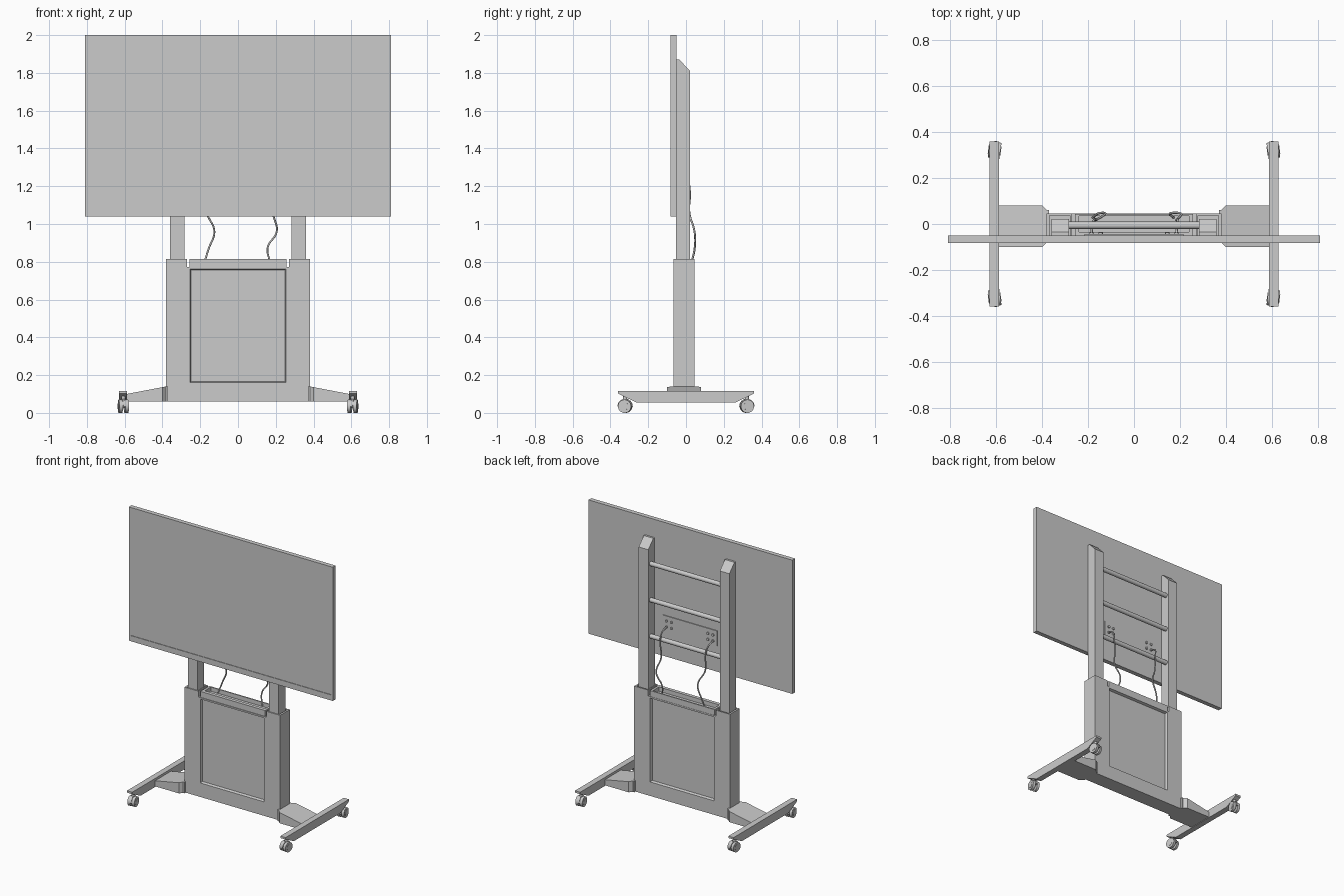
import bpy, bmesh, math
from mathutils import Vector, Matrix

if "Cube" in bpy.data.objects:
    bpy.data.objects.remove(bpy.data.objects["Cube"])


def finish(name, bm, smooth=False):
    bmesh.ops.recalc_face_normals(bm, faces=bm.faces)
    me = bpy.data.meshes.new(name)
    bm.to_mesh(me)
    bm.free()
    ob = bpy.data.objects.new(name, me)
    bpy.context.collection.objects.link(ob)
    if smooth:
        activate(ob)
        bpy.ops.object.shade_smooth_by_angle(angle=math.radians(35))
    return ob


def activate(ob):
    bpy.ops.object.select_all(action='DESELECT')
    ob.select_set(True)
    bpy.context.view_layer.objects.active = ob


def prism(name, pts, axis, a, b, edit=None):
    """Extrude a 2D outline along an axis from a to b."""
    def place(p, t):
        v = list(p)
        v.insert(axis, t)
        return v
    bm = bmesh.new()
    lo = [bm.verts.new(place(p, a)) for p in pts]
    hi = [bm.verts.new(place(p, b)) for p in pts]
    bm.faces.new(lo)
    bm.faces.new(hi)
    for i in range(len(pts)):
        j = (i + 1) % len(pts)
        bm.faces.new((lo[i], lo[j], hi[j], hi[i]))
    if edit:
        for v in bm.verts:
            edit(v)
    return finish(name, bm)


def box(name, x0, x1, y0, y1, z0, z1, edit=None):
    return prism(name, [(x0, y0), (x1, y0), (x1, y1), (x0, y1)], 2, z0, z1, edit)


def add_cyl(bm, c, r, length, axis='X', seg=32):
    rot = {'X': Matrix.Rotation(math.pi / 2, 4, 'Y'),
           'Y': Matrix.Rotation(math.pi / 2, 4, 'X'), 'Z': Matrix()}[axis]
    bmesh.ops.create_cone(bm, cap_ends=True, segments=seg, radius1=r, radius2=r,
                          depth=length, matrix=Matrix.Translation(c) @ rot)


def carve(ob, cutters):
    for c in cutters:
        c.hide_render = True
        m = ob.modifiers.new('cut', 'BOOLEAN')
        m.operation, m.solver, m.object = 'DIFFERENCE', 'EXACT', c
        activate(ob)
        bpy.ops.object.modifier_apply(modifier=m.name)
        bpy.data.objects.remove(c)


# screen with slim bezel
screen = box('screen', -.81, .81, -.082, -.05, 1.04, 2.0)
carve(screen, [box('glass_cut', -.798, .798, -.2, -.078, 1.08, 1.992)])

# connector plate on the back of the screen, with round sockets
box('connector_plate', -.215, .215, -.051, -.044, 1.225, 1.335)
bm = bmesh.new()
for sx in (-1, 1):
    for x in (.145, .185):
        for z in (1.257, 1.30):
            add_cyl(bm, (sx * x, -.041, z), .009, .01, 'Y', 16)
finish('sockets', bm, True)

# cabinet with lid notch, panel recesses and post sleeves
cabinet = box('cabinet', -.38, .38, -.065, .045, .06, .815)


def taper(v):
    if abs(v.co.y + .01) < .05:
        v.co.x *= .965
        v.co.z = .46 + (v.co.z - .46) * .97


cuts = [box('notch_cut', -.27, .27, -.2, .2, .773, .9),
        box('front_panel_cut', -.257, .257, -.075, -.047, .157, .765, taper),
        box('back_panel_cut', -.257, .257, .027, .055, .157, .765, taper)]
for sx in (-1, 1):
    x0, x1 = sorted((sx * .278, sx * .367))
    cuts.append(box('sleeve_cut', x0, x1, -.057, .036, .7, .9))
carve(cabinet, cuts)

# open tray in the notch where the cables go in
tray = box('cable_tray', -.257, .257, -.06, .043, .773, .815)
carve(tray, [box('tray_cut', -.24, .24, -.035, .034, .785, .9)])

for sx, side in ((-1, 'left'), (1, 'right')):
    # lifting post with sloped top
    prism(side + '_post',
          [(-.052, .7), (.022, .7), (.022, 1.81), (-.035, 1.87), (-.052, 1.87)],
          0, sx * .284, sx * .36)

    # tapered outrigger
    def slope(v):
        if v.co.z > .1:
            v.co.z = .14 - .04 * max(0, abs(v.co.x) - .38) / .21
    prism(side + '_outrigger',
          [(sx * x, y) for x, y in ((.37, -.08), (.38, -.08), (.4, -.1), (.59, -.1),
                                    (.59, .08), (.4, .08), (.38, .06), (.37, .06))],
          2, .06, .14, slope)

    # foot rail with undercut ends
    prism(side + '_foot',
          [(-.36, .117), (-.36, .103), (-.265, .056), (.265, .056),
           (.36, .103), (.36, .117)], 0, sx * .588, sx * .63)

    # twin-wheel casters
    for y, end in ((-.322, 'front'), (.322, 'back')):
        bm = bmesh.new()
        for dx in (-.016, .016):
            add_cyl(bm, (dx, 0, .035), .035, .019)
            add_cyl(bm, (dx * 1.65, 0, .035), .02, .003)
        add_cyl(bm, (0, 0, .035), .009, .04, 'X', 16)
        add_cyl(bm, (0, 0, .08), .011, .06, 'Z', 16)
        # hood
        arc = [(.04 * math.cos(t), .035 + .04 * math.sin(t))
               for t in [math.radians(a) for a in range(0, 181, 15)]]
        rings = [[bm.verts.new((x, p[0], p[1])) for p in arc] for x in (-.006, .006)]
        bm.faces.new(rings[0])
        bm.faces.new(rings[1])
        for i in range(len(arc)):
            j = (i + 1) % len(arc)
            bm.faces.new((rings[0][i], rings[0][j], rings[1][j], rings[1][i]))
        ob = finish(f'{side}_{end}_caster', bm, True)
        ob.location = (sx * .607, y, 0)
        ob.rotation_euler.z = sx * math.copysign(math.radians(8), y)

# cross bars between the posts
bm = bmesh.new()
for z in (1.18, 1.44, 1.70):
    add_cyl(bm, (0, -.006, z), .016, .58)
finish('cross_bars', bm, True)


# hanging cables
def cable(name, pts):
    cu = bpy.data.curves.new(name, 'CURVE')
    cu.dimensions = '3D'
    cu.bevel_depth, cu.bevel_resolution, cu.resolution_u = .005, 2, 8
    cu.use_fill_caps = True
    sp = cu.splines.new('BEZIER')
    sp.bezier_points.add(len(pts) - 1)
    for bp, p in zip(sp.bezier_points, pts):
        bp.co = p
        bp.handle_left_type = bp.handle_right_type = 'AUTO'
    ob = bpy.data.objects.new(name, cu)
    bpy.context.collection.objects.link(ob)
    activate(ob)
    bpy.ops.object.convert(target='MESH')
    bpy.ops.object.shade_smooth_by_angle(angle=math.radians(60))


cable('left_cable', [(-.185, -.04, 1.257), (-.18, .005, 1.235), (-.17, .02, 1.18),
                     (-.165, .018, 1.06), (-.125, .045, .96), (-.155, .046, .87),
                     (-.18, .028, .79)])
cable('right_cable', [(.185, -.04, 1.257), (.188, .005, 1.235), (.19, .02, 1.18),
                      (.185, .018, 1.06), (.205, .045, .96), (.157, .046, .875),
                      (.172, .028, .79)])
